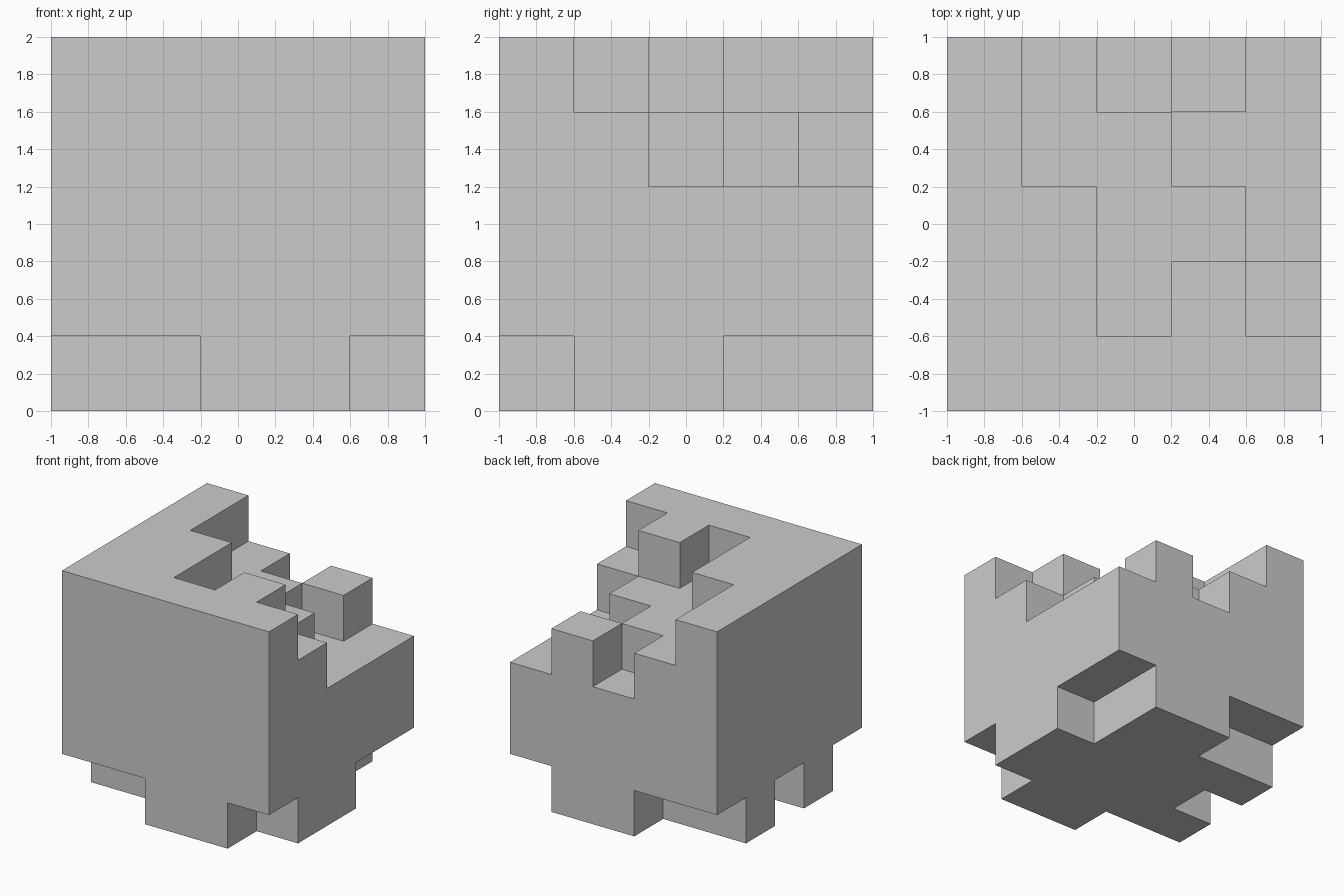
import bpy, bmesh, math
from mathutils import Vector

if "Cube" in bpy.data.objects:
    bpy.data.objects.remove(bpy.data.objects["Cube"])

N, CELL = 5, 0.4

# Height of each column in cells; rows run front to back, columns left to right
TOP = ["55555",
       "55454",
       "55443",
       "54433",
       "54343"]
# Cells present in the bottom layer, same order
FOOT = ["..##.",
        "#####",
        ".####",
        "####.",
        "..##."]


def filled(i, j, k):
    if not (0 <= i < N and 0 <= j < N and 0 <= k < N):
        return False
    if k == 0:
        return FOOT[j][i] == "#"
    return k < int(TOP[j][i])


bm = bmesh.new()


def add_face(cell, axis, side):
    """Add the outward quad of a cell on one side of an axis."""
    u, v = (axis + 1) % 3, (axis + 2) % 3
    corners = [(0, 0), (1, 0), (1, 1), (0, 1)]
    if side < 0:
        corners.reverse()
    verts = []
    for a, b in corners:
        p = Vector(cell)
        p[axis] += side > 0
        p[u] += a
        p[v] += b
        verts.append(bm.verts.new((p.x * CELL - 1, p.y * CELL - 1, p.z * CELL)))
    bm.faces.new(verts)


# Outer skin: a quad wherever a filled cell meets empty space
for i in range(N):
    for j in range(N):
        for k in range(N):
            if not filled(i, j, k):
                continue
            for axis in range(3):
                for side in (-1, 1):
                    n = [i, j, k]
                    n[axis] += side
                    if not filled(*n):
                        add_face((i, j, k), axis, side)

# Weld, then merge coplanar quads into clean flat faces
bmesh.ops.remove_doubles(bm, verts=bm.verts[:], dist=1e-4)
bmesh.ops.dissolve_limit(bm, angle_limit=math.radians(1),
                         verts=bm.verts[:], edges=bm.edges[:])

mesh = bpy.data.meshes.new("notched_cube")
bm.to_mesh(mesh)
bm.free()
obj = bpy.data.objects.new("notched_cube", mesh)
bpy.context.collection.objects.link(obj)
